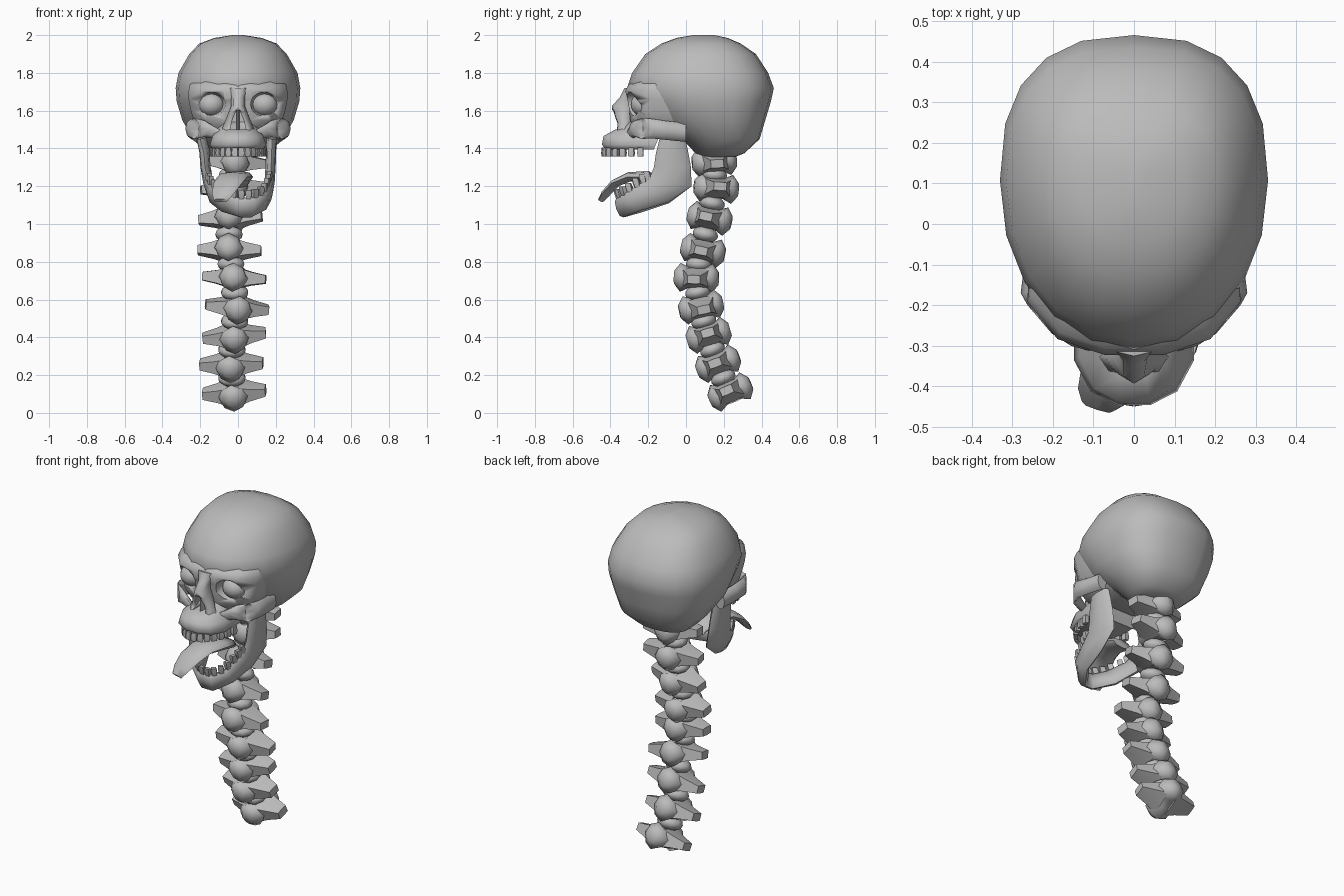
import bpy, bmesh, math, random
from mathutils import Vector, Matrix, Euler

if "Cube" in bpy.data.objects:
    bpy.data.objects.remove(bpy.data.objects["Cube"])

random.seed(4)
bone = bpy.data.materials.new("bone_grey")
bone.diffuse_color = (0.5, 0.5, 0.5, 1)
bone.use_nodes = True
bone.node_tree.nodes["Principled BSDF"].inputs["Base Color"].default_value = bone.diffuse_color


def finish(ob, angle=50):
    ob.data.materials.append(bone)
    bpy.ops.object.select_all(action='DESELECT')
    ob.select_set(True)
    bpy.context.view_layer.objects.active = ob
    bpy.ops.object.shade_smooth_by_angle(angle=math.radians(angle))
    return ob


def make(name, solids, angle=50):
    """Each solid is a list of rings of points, skinned and capped."""
    bm = bmesh.new()
    for rings in solids:
        vs = [[bm.verts.new(p) for p in r] for r in rings]
        n = len(vs[0])
        for a, b in zip(vs, vs[1:]):
            for i in range(n):
                j = (i + 1) % n
                bm.faces.new((a[i], a[j], b[j], b[i]))
        bm.faces.new(vs[0][::-1])
        bm.faces.new(vs[-1])
    bmesh.ops.recalc_face_normals(bm, faces=bm.faces[:])
    me = bpy.data.meshes.new(name)
    bm.to_mesh(me)
    bm.free()
    ob = bpy.data.objects.new(name, me)
    bpy.context.collection.objects.link(ob)
    return finish(ob, angle)


def oval(c, a, b, n=8, e=2.0):
    """Superellipse ring around c with half-axis vectors a and b."""
    c, a, b = Vector(c), Vector(a), Vector(b)
    pts = []
    for i in range(n):
        t = 2 * math.pi * i / n
        k, s = math.cos(t), math.sin(t)
        pts.append(c + a * math.copysign(abs(k) ** (2 / e), k)
                   + b * math.copysign(abs(s) ** (2 / e), s))
    return pts


def ball(name, loc, scale, seg=12, rings=8):
    bpy.ops.mesh.primitive_uv_sphere_add(segments=seg, ring_count=rings, radius=1)
    ob = bpy.context.object
    ob.name = name
    ob.data.transform(Matrix.LocRotScale(Vector(loc), None, Vector(scale)))
    return finish(ob, 60)


def cut(ob, cutter):
    m = ob.modifiers.new("cut", 'BOOLEAN')
    m.operation = 'DIFFERENCE'
    m.object = cutter
    cutter.hide_render = True
    cutter.hide_viewport = True


def mirror(rings):
    return [[(-p[0], p[1], p[2]) for p in r] for r in rings]


# Cranium: egg-shaped rings, squarer at the back; z, front y, back y, half width
def skull_ring(z, f, b, w):
    c = f + .54 * (b - f)
    back = oval((0, c, z), (w, 0, 0), (0, b - c, 0), 20, 2.5)
    front = oval((0, c, z), (w, 0, 0), (0, c - f, 0), 20, 2.08)
    return back[:10] + front[10:]


cranium = make("cranium", [[skull_ring(*r) for r in [
    (1.355, .10, .26, .10), (1.375, .05, .31, .16), (1.45, -.02, .39, .24),
    (1.55, -.19, .42, .295), (1.65, -.26, .45, .325), (1.72, -.312, .465, .33),
    (1.80, -.285, .435, .315), (1.90, -.215, .37, .258), (1.955, -.13, .29, .205),
    (1.985, -.05, .22, .125), (2.0, .04, .15, .03)]]], 60)


# Face block and upper jaw
def face_ring(z, f, w, back, s=.13):
    half = [(.28, f), (.72, f + .3 * s), (1, f + s), (.97, back)]
    return [(w * k, y, z) for k, y in half] + [(-w * k, y, z) for k, y in half[::-1]]


face = make("face", [[face_ring(*r) for r in [
    (1.455, -.20, .14, 0), (1.50, -.275, .20, 0), (1.55, -.295, .235, 0),
    (1.60, -.30, .25, 0), (1.66, -.31, .262, 0), (1.705, -.322, .262, 0),
    (1.735, -.305, .255, 0), (1.78, -.24, .22, 0)]]], 60)
upper_jaw = make("upper_jaw", [[face_ring(*r, .11) for r in [
    (1.395, -.425, .135, -.17), (1.42, -.445, .148, -.16), (1.465, -.437, .135, -.14),
    (1.50, -.375, .11, -.14), (1.54, -.32, .09, -.14)]]], 60)

# Nose bone with pear-shaped opening
nose = make("nose_bone", [[oval((0, y, z), (w, 0, 0), (0, d, 0), 8) for y, z, w, d in [
    (-.33, 1.475, .095, .05), (-.325, 1.53, .075, .045), (-.33, 1.585, .052, .058),
    (-.325, 1.625, .036, .068), (-.31, 1.67, .036, .04), (-.29, 1.72, .06, .035)]]], 60)
opening = make("nose_cutter", [[[(-.042, y, 1.50), (.042, y, 1.50), (.03, y, 1.55),
                                 (.01, y, 1.60), (-.01, y, 1.60), (-.03, y, 1.55)]
                                for y in (-.5, -.30)]])
for ob in (nose, upper_jaw):
    cut(ob, opening)
make("nose_septum", [[oval((0, -.33, z), (.007, 0, 0), (0, .03, 0), 4) for z in (1.49, 1.61)]])

# Eye sockets and eyeballs
for side in (-1, 1):
    socket = ball("socket_cutter", (side * .142, -.31, 1.633), (.076, .10, .066), 16, 10)
    cut(face, socket)
    cut(cranium, socket)
    ball("eyeball", (side * .14, -.228, 1.632), (.07, .065, .062), 16, 10)

# Cheekbones
cheek = [oval(c, a, (0, 0, h), 8) for c, a, h in [
    ((.10, -.29, 1.475), (.02, .03, 0), .025), ((.18, -.265, 1.505), (.025, .035, 0), .045),
    ((.232, -.235, 1.505), (.03, .035, 0), .055), ((.247, -.18, 1.505), (.032, .01, 0), .052),
    ((.24, -.10, 1.495), (.03, 0, 0), .05), ((.225, .0, 1.485), (.03, 0, 0), .05)]]
make("cheekbones", [cheek, mirror(cheek)], 60)


# Teeth: tapered blocks standing on an arc
def tooth(p, d, ang, w, h):
    p, d = Vector(p), Vector(d)
    t = Vector((math.cos(ang), math.sin(ang), 0))
    o = Vector((-math.sin(ang), math.cos(ang), 0))
    return [[p + d * k * h + (t * i * w + o * j * .013) * s for i, j in
             ((-1, -1), (1, -1), (1, 1), (-1, 1))] for k, s in ((0, .8), (.6, 1), (1, .85))]


upper = []
for i in range(14):
    a = math.radians(-82 + 164 * i / 13)
    upper.append(tooth((.142 * math.sin(a), -.21 - .225 * math.cos(a), 1.405), (0, 0, -1),
                       math.atan2(.225 * math.sin(a), .142 * math.cos(a)), .0165, .048))
make("upper_teeth", upper, 30)

# Lower jaw, hanging open and skewed: x, y, z of upper edge, x, y, z of lower edge
jaw = [((-.20, -.14, 1.45), (-.185, -.005, 1.46)), ((-.18, -.16, 1.37), (-.175, .01, 1.39)),
       ((-.175, -.17, 1.30), (-.17, .025, 1.31)),
       ((-.16, -.19, 1.24), (-.155, .03, 1.20)), ((-.14, -.24, 1.205), (-.13, -.09, 1.11)),
       ((-.075, -.32, 1.165), (-.07, -.24, 1.06)), ((.0, -.36, 1.14), (.015, -.33, 1.035)),
       ((.075, -.365, 1.14), (.07, -.33, 1.035)), ((.135, -.32, 1.165), (.13, -.24, 1.07)),
       ((.16, -.24, 1.215), (.155, -.09, 1.115)), ((.17, -.19, 1.25), (.165, .03, 1.20)),
       ((.175, -.17, 1.30), (.17, .025, 1.31)), ((.178, -.16, 1.37), (.172, .01, 1.39)),
       ((.18, -.14, 1.45), (.175, -.005, 1.46))]
jaw = [(Vector(a), Vector(b)) for a, b in jaw]
rings = []
for i, (a, b) in enumerate(jaw):
    p, q = jaw[max(i - 1, 0)], jaw[min(i + 1, len(jaw) - 1)]
    n = (q[0] + q[1] - p[0] - p[1]).cross(b - a).normalized()
    rings.append(oval((a + b) / 2, (b - a) / 2, n * .027, 8, 2.4))
make("lower_jaw", [rings], 65)

lower = []
edge = [a for a, b in jaw[3:11]]
for a, b in zip(edge, edge[1:]):
    ang = math.atan2(b.y - a.y, b.x - a.x)
    for k in (.25, .75):
        lower.append(tooth(a.lerp(b, k) + Vector((0, .005, -.008)), (0, -.25, 1),
                           ang, .016, .048))
make("lower_teeth", lower, 30)

# Tongue lolling over the lower teeth
make("tongue", [[oval(c, (w, dy, 0), (0, -.008, h), 8, 2.5) for c, w, dy, h in [
    ((-.09, -.45, 1.125), .038, -.012, .008), ((-.08, -.425, 1.16), .058, -.02, .014),
    ((-.055, -.375, 1.215), .075, -.02, .018), ((-.03, -.30, 1.25), .08, -.01, .024),
    ((0, -.20, 1.25), .08, 0, .03), ((0, -.10, 1.22), .06, 0, .03)]]], 65)

# Spine: x, y, z of each vertebra
spine = [Vector(p) for p in [
    (-.02, .235, .11), (-.035, .17, .26), (-.02, .12, .41), (-.005, .08, .56),
    (-.02, .055, .715), (-.045, .09, .86), (-.04, .125, 1.03), (-.03, .16, 1.19),
    (-.02, .15, 1.33)]]


def vertebra():
    body = [oval((0, y, 0), (w, 0, 0), (0, 0, h), 8, 1.8) for y, w, h in [
        (-.118, .03, .035), (-.085, .072, .077), (-.03, .085, .05),
        (.03, .085, .05), (.085, .07, .077), (.118, .028, .035)]]
    wing = [[(x, i * d, j * h) for i, j in ((-1, -1), (0, -1.1), (1, -1), (1, 1), (0, 1.1), (-1, 1))]
            for x, d, h in ((.03, .075, .05), (.09, .055, .034), (.168, .034, .021))]
    return [body, wing, mirror(wing)]


for i, p in enumerate(spine):
    d = spine[min(i + 1, 8)] - spine[max(i - 1, 0)]
    tilt = math.atan2(-d.y, d.z)
    rot = Euler((tilt, random.uniform(-.1, .1), random.uniform(-.15, .15)))
    ob = make("vertebra", vertebra(), 70)
    ob.data.transform(Matrix.LocRotScale(p, rot, None))
    if i < 8:
        mid = (p + spine[i + 1]) / 2
        disc = ball("disc", (0, 0, 0), (.075, .068, .042), 10, 8)
        disc.data.transform(Matrix.LocRotScale(mid + Vector((-.005, -.005, 0)),
                                               Euler((tilt, 0, 0)), None))
